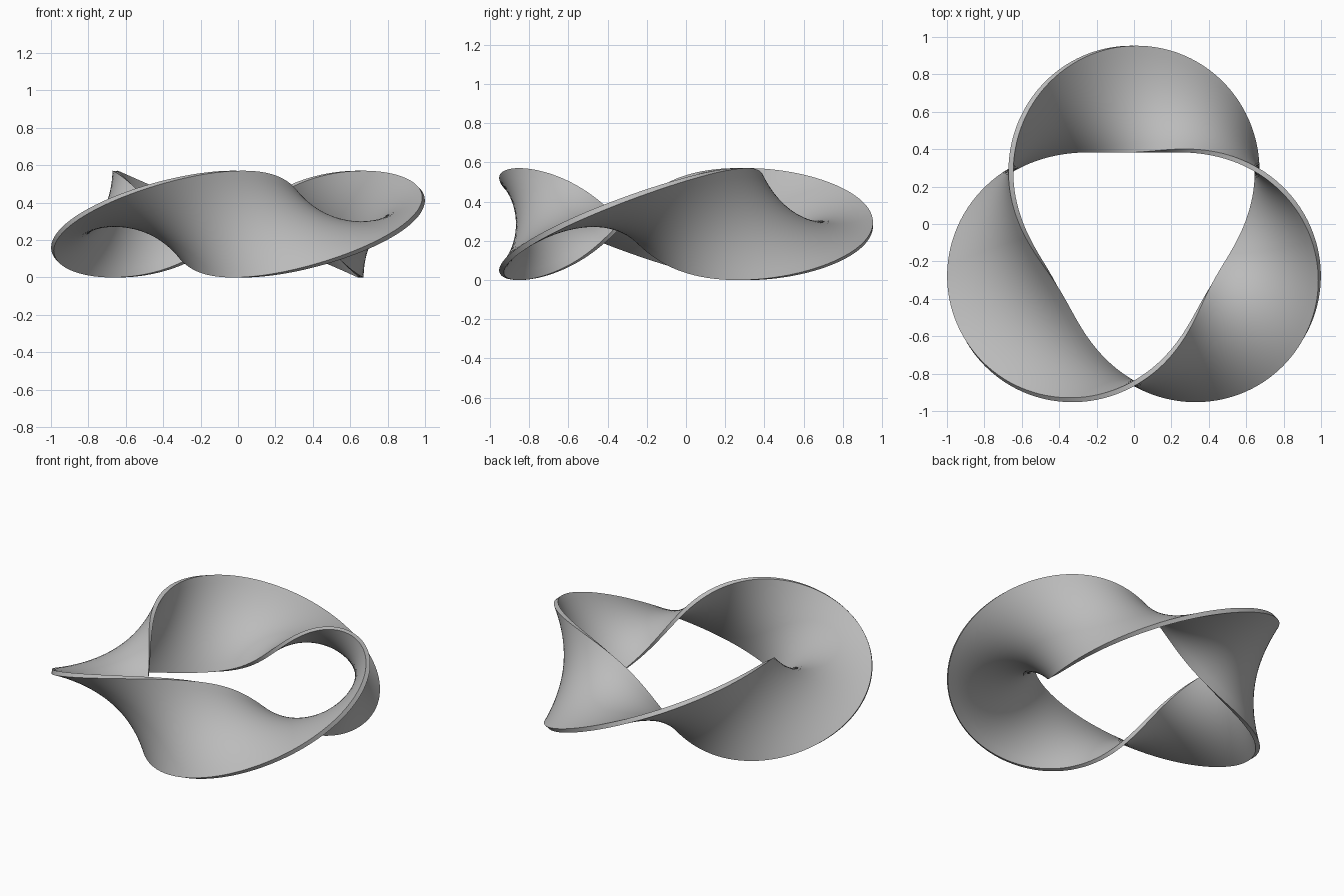
import bpy, bmesh
from math import sin, cos, pi, radians

cube = bpy.data.objects.get("Cube")
if cube:
    bpy.data.objects.remove(cube, do_unlink=True)

RADIUS, HALF_WIDTH, HALF_THICK = 0.76, 0.285, 0.015
CENTRE_Y, CENTRE_Z = -0.092, 0.285
STEPS, ACROSS = 360, 12

grey = bpy.data.materials.new("plain grey")
grey.use_nodes = True
colour = (0.5, 0.5, 0.5, 1)
grey.diffuse_color = colour
grey.node_tree.nodes["Principled BSDF"].inputs["Base Color"].default_value = colour

# Thin rectangular section, symmetric under a half turn
side = [(HALF_WIDTH * (2 * i / ACROSS - 1), -HALF_THICK) for i in range(ACROSS + 1)]
section = side + [(-u, -v) for u, v in side]
count = len(section)

# Sweep the section round a circle with three half twists
bm = bmesh.new()
rings = []
for s in range(STEPS):
    turn = 2 * pi * s / STEPS
    twist = 1.5 * (turn + radians(30))
    ring = []
    for u, v in section:
        r = RADIUS + u * cos(twist) - v * sin(twist)
        z = CENTRE_Z + u * sin(twist) + v * cos(twist)
        ring.append(bm.verts.new((r * cos(turn), CENTRE_Y + r * sin(turn), z)))
    rings.append(ring)

# The closing ring meets the first one turned half way round
half = count // 2
rings.append(rings[0][half:] + rings[0][:half])
for a, b in zip(rings, rings[1:]):
    for i in range(count):
        j = (i + 1) % count
        bm.faces.new((a[i], a[j], b[j], b[i]))
bmesh.ops.recalc_face_normals(bm, faces=bm.faces)

mesh = bpy.data.meshes.new("twisted_band")
bm.to_mesh(mesh)
bm.free()
mesh.materials.append(grey)
band = bpy.data.objects.new("twisted_band", mesh)
bpy.context.collection.objects.link(band)

bpy.ops.object.select_all(action='DESELECT')
band.select_set(True)
bpy.context.view_layer.objects.active = band
bpy.ops.object.shade_smooth_by_angle(angle=radians(40))
